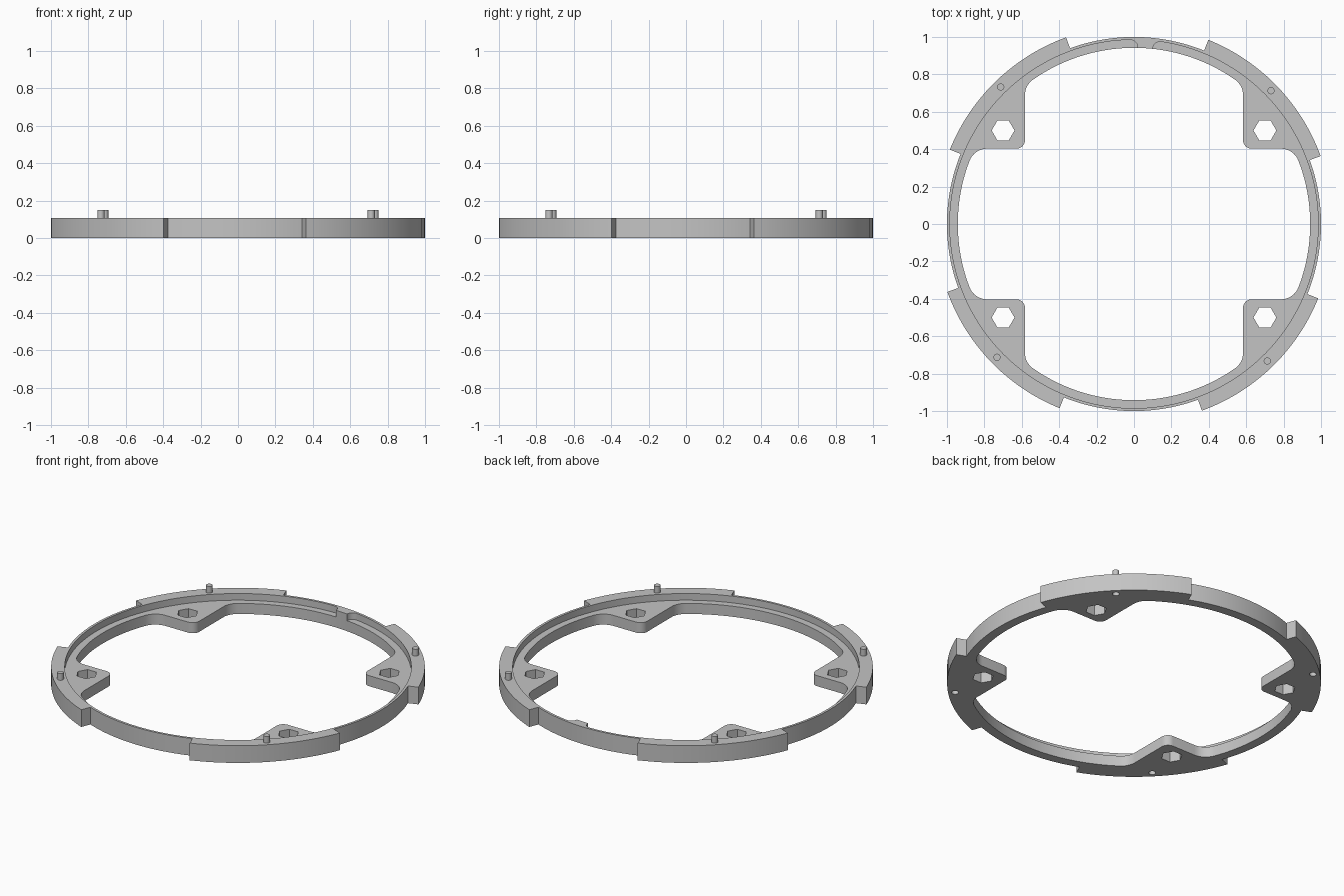
import bpy
import bmesh
from math import sin, cos, radians, degrees, atan2, sqrt

if "Cube" in bpy.data.objects:
    bpy.data.objects.remove(bpy.data.objects["Cube"])

HEIGHT, FLOOR = 0.108, 0.066
RING, FLANGE, INNER, POCKET = 1.0, 1.062, 0.942, 0.985

grey = bpy.data.materials.new("light grey")
grey.use_nodes = True
colour = (0.55, 0.55, 0.55, 1)
grey.diffuse_color = colour
grey.node_tree.nodes["Principled BSDF"].inputs["Base Color"].default_value = colour


def arc(cx, cy, r, start, end, steps):
    """Points along an arc, angles in degrees."""
    angles = [radians(start + (end - start) * i / steps) for i in range(steps + 1)]
    return [(cx + r * cos(a), cy + r * sin(a)) for a in angles]


def prism(name, outline, z0, z1):
    """Extrude a closed outline between two heights."""
    bm = bmesh.new()
    base = bm.faces.new([bm.verts.new((x, y, z0)) for x, y in outline])
    top = bmesh.ops.extrude_face_region(bm, geom=[base])["geom"]
    moved = [v for v in top if isinstance(v, bmesh.types.BMVert)]
    bmesh.ops.translate(bm, verts=moved, vec=(0, 0, z1 - z0))
    bmesh.ops.recalc_face_normals(bm, faces=bm.faces)
    mesh = bpy.data.meshes.new(name)
    bm.to_mesh(mesh)
    bm.free()
    mesh.materials.append(grey)
    obj = bpy.data.objects.new(name, mesh)
    bpy.context.collection.objects.link(obj)
    return obj


def select(obj):
    bpy.ops.object.select_all(action="DESELECT")
    obj.select_set(True)
    bpy.context.view_layer.objects.active = obj


def cut(body, outline, z0, z1):
    """Subtract a prism from the body and discard the cutter."""
    cutter = prism("cutter", outline, z0, z1)
    cutter.hide_render = True
    mod = body.modifiers.new("cut", "BOOLEAN")
    mod.operation, mod.solver, mod.object = "DIFFERENCE", "EXACT", cutter
    select(body)
    bpy.ops.object.modifier_apply(modifier=mod.name)
    bpy.data.objects.remove(cutter)


# Outer outline: four wider flanges with radial ends
outer = []
for turn in range(0, 360, 90):
    outer += arc(0, 0, FLANGE, turn + 20, turn + 68, 24)
    outer += arc(0, 0, RING, turn + 68, turn + 110, 20)
ring = prism("ring_body", outer, 0, HEIGHT)

# Central opening: circle interrupted by a rounded square tab in each quadrant
tab_x, tab_y, fillet, corner = 0.583, 0.403, 0.1, 0.045
reach = INNER - fillet
low_y = tab_y - fillet
low_x = sqrt(reach ** 2 - low_y ** 2)
high_x = tab_x - fillet
high_y = sqrt(reach ** 2 - high_x ** 2)
low_a, high_a = degrees(atan2(low_y, low_x)), degrees(atan2(high_y, high_x))
quadrant = arc(0, 0, INNER, 1, low_a, 10)[:-1]
quadrant += arc(low_x, low_y, fillet, low_a, 90, 8)
quadrant += arc(tab_x + corner, tab_y + corner, corner, 270, 180, 8)
quadrant += arc(high_x, high_y, fillet, 0, high_a, 8)
quadrant += arc(0, 0, INNER, high_a, 89, 16)[1:]
opening = []
for sx, sy in ((1, 1), (-1, 1), (-1, -1), (1, -1)):
    part = [(x * sx, y * sy) for x, y in quadrant]
    opening += part if sx * sy > 0 else part[::-1]
cut(ring, opening, -0.1, 0.3)

# Recessed ledge, broken by a full-height bridge at the back
bend = 0.04
right_x, left_x = 0.14, -0.02
right_y = sqrt(POCKET ** 2 - right_x ** 2)
left_y = sqrt(POCKET ** 2 - left_x ** 2)
right_a = degrees(atan2(right_y, right_x))
left_a = degrees(atan2(left_y, left_x))
pocket = [(right_x - bend, 0.85)]
pocket += arc(right_x, right_y - bend, bend, 180, 90, 6)
pocket += arc(0, 0, POCKET, right_a, left_a - 360, 170)[1:-1]
pocket += arc(left_x, left_y - bend, bend, 90, 0, 6)
pocket += [(left_x + bend, 0.85)]
cut(ring, pocket, FLOOR, 0.3)

# Hexagonal holes through the tabs
for sx in (-1, 1):
    for sy in (-1, 1):
        cut(ring, arc(sx * 0.7, sy * 0.5, 0.061, 0, 300, 5), -0.1, 0.3)

# Locating pins on top with matching sockets underneath
for i, place in enumerate(("back_left", "back_right", "front_right", "front_left")):
    a = radians(44.2 + 90 * i)
    x, y = 1.022 * cos(a), 1.022 * sin(a)
    cut(ring, arc(x, y, 0.02, 0, 345, 23), -0.1, 0.05)
    pin = prism("pin_" + place, arc(x, y, 0.019, 0, 345, 23), HEIGHT - 0.01, 0.15)
    select(pin)
    bpy.ops.object.shade_smooth_by_angle(angle=radians(30))

select(ring)
bpy.ops.object.shade_smooth_by_angle(angle=radians(30))
